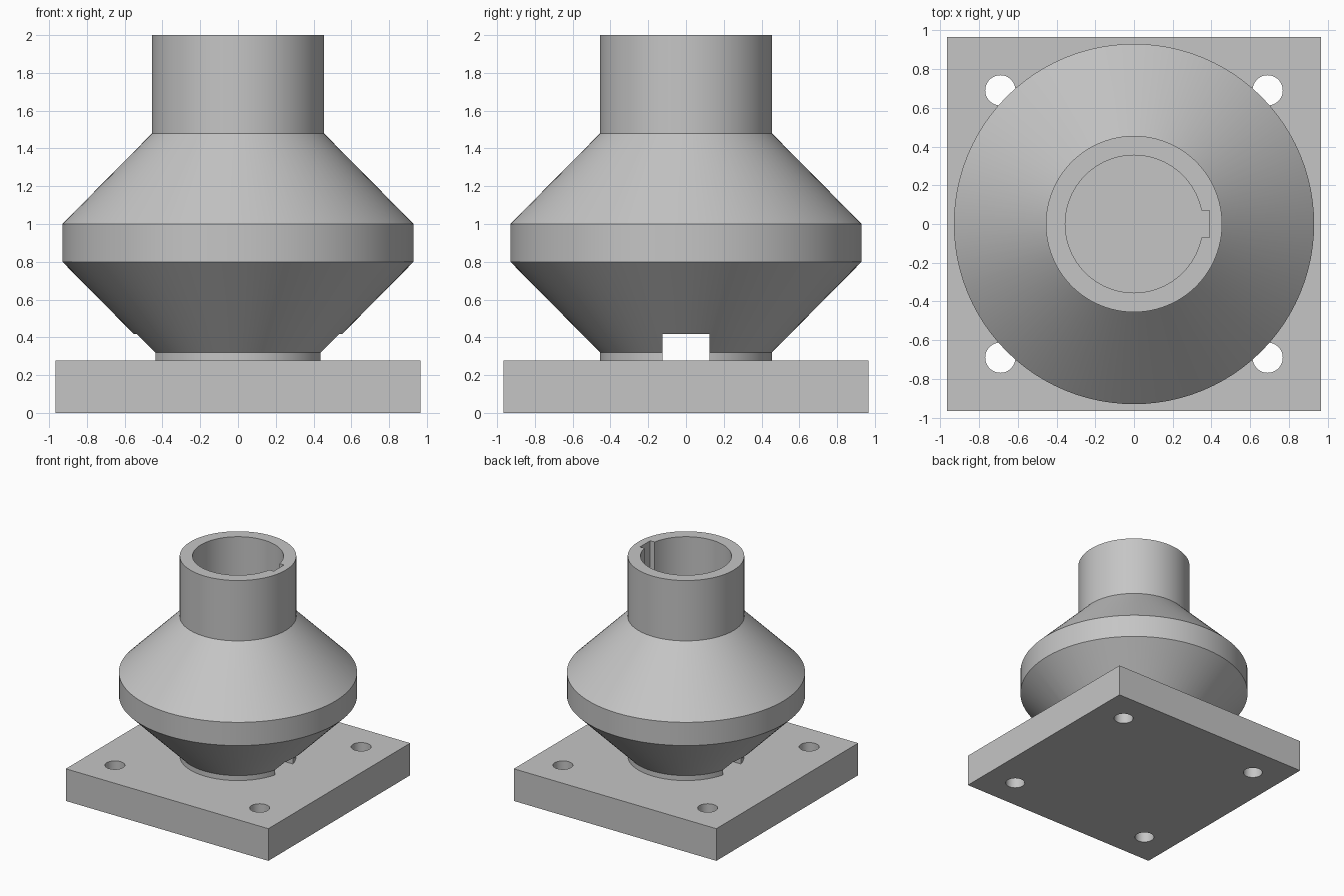
import bpy
import math

if "Cube" in bpy.data.objects:
    bpy.data.objects.remove(bpy.data.objects["Cube"], do_unlink=True)

SEGMENTS = 96
PLATE_TOP = 0.277
BORE = 0.355

# Single grey finish
grey = bpy.data.materials.new("plain grey")
grey.use_nodes = True
COLOUR = (0.56, 0.56, 0.56, 1)
grey.diffuse_color = COLOUR
grey.node_tree.nodes["Principled BSDF"].inputs["Base Color"].default_value = COLOUR


def box(name, low, high):
    centre = [(a + b) / 2 for a, b in zip(low, high)]
    bpy.ops.mesh.primitive_cube_add(size=1, location=centre)
    obj = bpy.context.object
    obj.name = name
    obj.scale = [b - a for a, b in zip(low, high)]
    bpy.ops.object.transform_apply(location=True, rotation=False, scale=True)
    return obj


def revolve(name, profile):
    """Closed (radius, height) loop turned around the z axis."""
    count = len(profile)
    verts, faces = [], []
    for i in range(SEGMENTS):
        a = math.tau * i / SEGMENTS
        verts += [(r * math.cos(a), r * math.sin(a), z) for r, z in profile]
        j = (i + 1) % SEGMENTS
        for k in range(count):
            n = (k + 1) % count
            faces.append((i * count + k, j * count + k, j * count + n, i * count + n))
    mesh = bpy.data.meshes.new(name)
    mesh.from_pydata(verts, [], faces)
    obj = bpy.data.objects.new(name, mesh)
    bpy.context.collection.objects.link(obj)
    return obj


def activate(obj):
    bpy.ops.object.select_all(action='DESELECT')
    obj.select_set(True)
    bpy.context.view_layer.objects.active = obj


def cut(obj, cutter):
    cutter.hide_render = True
    activate(obj)
    mod = obj.modifiers.new("cut", 'BOOLEAN')
    mod.operation = 'DIFFERENCE'
    mod.solver = 'EXACT'
    mod.object = cutter
    bpy.ops.object.modifier_apply(modifier=mod.name)
    bpy.data.objects.remove(cutter, do_unlink=True)


def finish(obj):
    obj.data.materials.clear()
    obj.data.materials.append(grey)
    activate(obj)
    bpy.ops.object.shade_smooth_by_angle(angle=math.radians(30))


# Square base plate with four bolt holes
plate = box("base_plate", (-0.965, -0.965, 0), (0.965, 0.965, PLATE_TOP))
for sx in (-1, 1):
    for sy in (-1, 1):
        bpy.ops.mesh.primitive_cylinder_add(vertices=48, radius=0.078, depth=1,
                                            location=(sx * 0.69, sy * 0.69, 0.14))
        cut(plate, bpy.context.object)
finish(plate)

# Double-cone hub with a neck, a rim band and a straight bore
hub = revolve("hub_body", [
    (0.455, PLATE_TOP), (0.455, 0.32), (0.93, 0.80), (0.93, 1.0),
    (0.455, 1.48), (0.455, 2.0), (BORE, 2.0), (BORE, PLATE_TOP)])

# Keyway along the bore, and drain slot across the foot
cut(hub, box("keyway_cutter", (0.2, -0.07, 0.2), (0.39, 0.07, 2.1)))
cut(hub, box("slot_cutter", (-1, -0.124, 0.2), (1, 0.124, 0.417)))
finish(hub)
